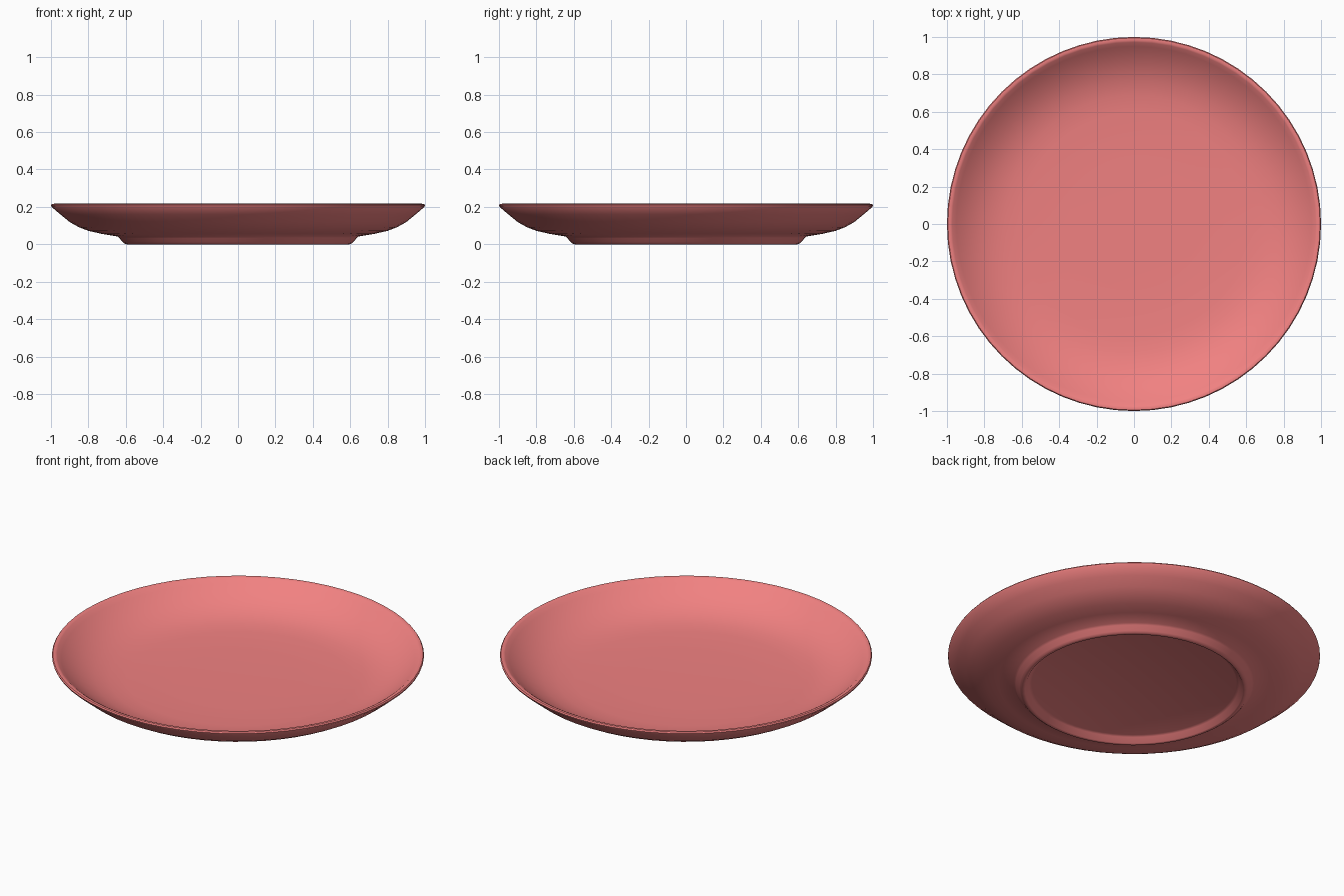
import bpy, bmesh, math

if "Cube" in bpy.data.objects:
    bpy.data.objects.remove(bpy.data.objects["Cube"])

SEGMENTS = 64

# Half cross-section (radius, height): dish, rolled lip, underside, foot ring, recess
PROFILE = [
    (0.0, 0.062), (0.35, 0.063), (0.60, 0.067), (0.69, 0.075), (0.77, 0.092),
    (0.85, 0.125), (0.91, 0.163), (0.95, 0.193), (0.972, 0.212),
    (0.982, 0.217), (0.995, 0.216), (1.0, 0.209), (0.997, 0.200),
    (0.95, 0.160), (0.90, 0.119), (0.85, 0.091), (0.80, 0.072),
    (0.73, 0.056), (0.645, 0.042),
    (0.635, 0.034), (0.615, 0.010), (0.605, 0.003), (0.595, 0.0),
    (0.585, 0.003), (0.565, 0.030), (0.55, 0.036), (0.0, 0.036),
]


def lathe(name, profile, segments):
    """Spin a half profile around z into a closed solid."""
    bm = bmesh.new()
    verts = [bm.verts.new((r, 0, z)) for r, z in profile]
    edges = [bm.edges.new(pair) for pair in zip(verts, verts[1:])]
    bmesh.ops.spin(bm, geom=verts + edges, axis=(0, 0, 1), cent=(0, 0, 0),
                   angle=math.tau, steps=segments, use_duplicate=False)
    bmesh.ops.remove_doubles(bm, verts=bm.verts, dist=0.0005)
    bmesh.ops.recalc_face_normals(bm, faces=bm.faces)
    mesh = bpy.data.meshes.new(name)
    bm.to_mesh(mesh)
    bm.free()
    obj = bpy.data.objects.new(name, mesh)
    bpy.context.collection.objects.link(obj)
    return obj


# Plate
plate = lathe("plate", PROFILE, SEGMENTS)
glaze = bpy.data.materials.new("coral_glaze")
glaze.diffuse_color = (0.88, 0.22, 0.22, 1)
glaze.use_nodes = True
glaze.node_tree.nodes["Principled BSDF"].inputs["Base Color"].default_value = glaze.diffuse_color
plate.data.materials.append(glaze)

bpy.context.view_layer.objects.active = plate
plate.select_set(True)
bpy.ops.object.shade_smooth_by_angle(angle=math.radians(40))
